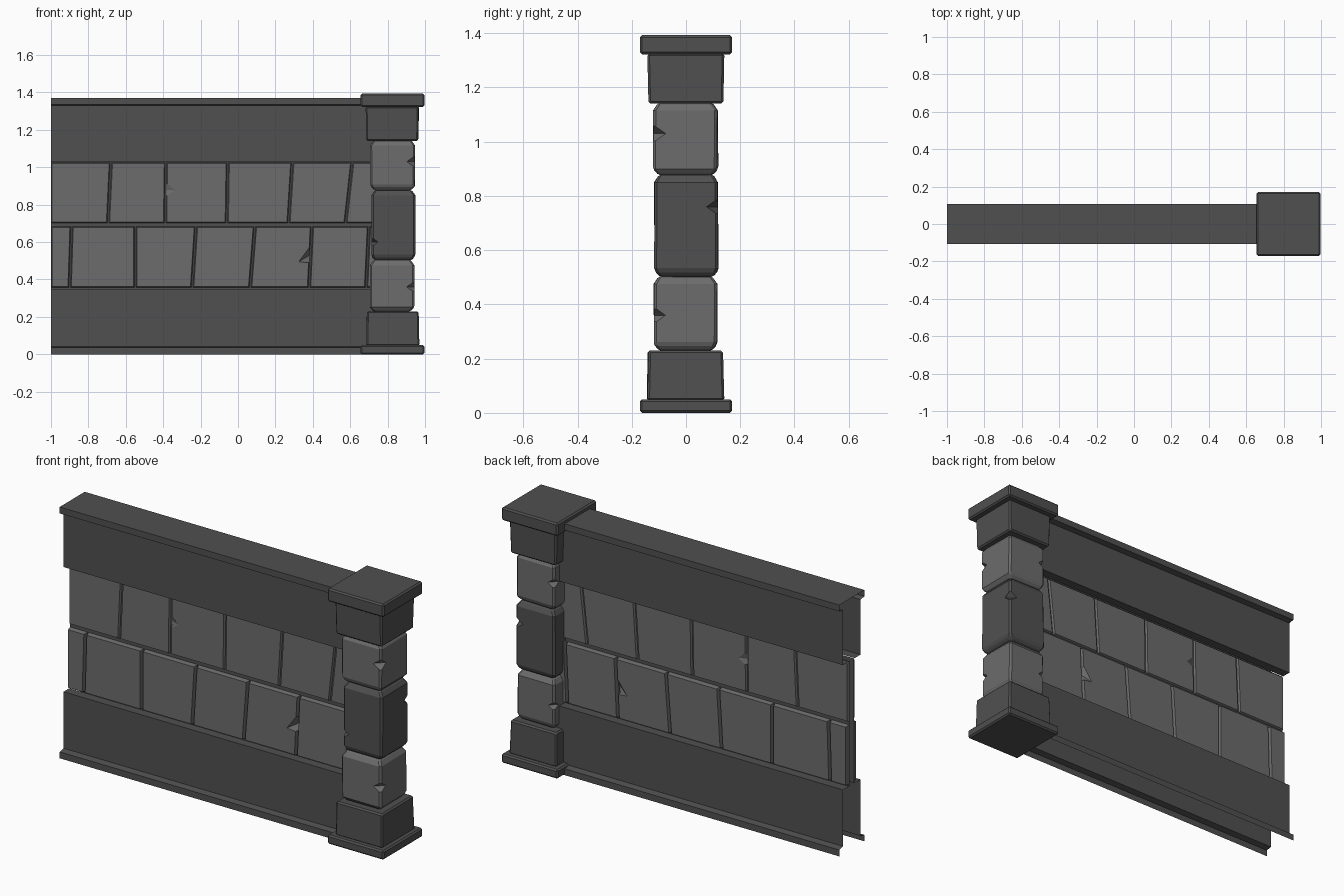
import bpy, bmesh, random
from mathutils import Vector, Matrix

if "Cube" in bpy.data.objects:
    bpy.data.objects.remove(bpy.data.objects["Cube"])

random.seed(4)


def material(name, v):
    m = bpy.data.materials.new(name)
    m.diffuse_color = (v, v, v, 1)
    m.use_nodes = True
    m.node_tree.nodes["Principled BSDF"].inputs["Base Color"].default_value = m.diffuse_color
    return m


DARK, LIGHT = material("dark_stone", 0.08), material("light_stone", 0.15)


def finish(name, bm, mat):
    bmesh.ops.recalc_face_normals(bm, faces=bm.faces)
    me = bpy.data.meshes.new(name)
    bm.to_mesh(me)
    bm.free()
    ob = bpy.data.objects.new(name, me)
    bpy.context.collection.objects.link(ob)
    me.materials.append(mat)
    return ob


def strip(name, profile, mat, x0=-1.0, x1=0.8):
    """Open (y, z) profile swept along x."""
    bm = bmesh.new()
    a = [bm.verts.new((x0, y, z)) for y, z in profile]
    b = [bm.verts.new((x1, y, z)) for y, z in profile]
    for i in range(len(profile) - 1):
        bm.faces.new((a[i], a[i + 1], b[i + 1], b[i]))
    return finish(name, bm, mat)


def bevel(ob, width):
    mod = ob.modifiers.new("bevel", 'BEVEL')
    mod.width, mod.segments = width, 1
    mod.limit_method, mod.angle_limit = 'ANGLE', 0.7


# Wall bands, hollow and open at the left end and underneath
half = [(-.025, 1.03), (-.075, 1.03), (-.075, 1.33), (-.108, 1.335), (-.108, 1.37)]
strip("top_band", half + [(-y, z) for y, z in reversed(half)], DARK)
for side, s in (("front", 1), ("back", -1)):
    strip(side + "_bottom_band", [(s * y, z) for y, z in
          [(-.025, .35), (-.075, .35), (-.075, .042), (-.108, .035), (-.108, 0)]], DARK)
    strip(side + "_mortar", [(s * -.02, .35), (s * -.02, 1.03)], DARK)

# Brick rows: z range, face depth, joints as (top x, bottom x), chips as brick: (side, points)
ROWS = [
    ("upper", .697, 1.028, .031,
     [(-1.005, -1.005), (-.68, -.695), (-.385, -.39), (-.055, -.06), (.29, .27), (.61, .575), (.76, .76)],
     {2: (0, .91, (-.335, .875), .85)}),
    ("lower", .353, .687, .044,
     [(-1.1, -1.1), (-.89, -.90), (-.55, -.55), (-.225, -.245), (.09, .065), (.395, .38), (.70, .685), (.8, .8)],
     {4: (1, .57, (.325, .495), .49)}),
]


def brick_course(name, z0, z1, depth, joints, chips, s):
    bm = bmesh.new()
    for i in range(len(joints) - 1):
        (lt, lb), (rt, rb) = joints[i], joints[i + 1]
        lt, lb = max(lt, -1.003), max(lb, -1.003)

        def outline(g, front):
            def edge(top, bot, z):
                return bot + (top - bot) * (z - z0) / (z1 - z0)
            pts = [(lb + g, z0 + g), (rb - g, z0 + g), (rt - g, z1 - g), (lt + g, z1 - g)]
            if i in chips:
                side, za, tip, zb = chips[i]
                t, b, d = (rt, rb, -g) if side else (lt, lb, g)
                zm = (za + zb) / 2
                notch = [(edge(t, b, z) + d, z) for z in (za, zm, zb)]
                if front:
                    notch[1] = tip
                pts = pts[:2] + notch[::-1] + pts[2:] if side else pts + notch
            return pts
        back = [bm.verts.new((x, s * -.02, z)) for x, z in outline(.004, False)]
        front = [bm.verts.new((x, s * -depth, z)) for x, z in outline(.009, True)]
        n = len(back)
        for k in range(n):
            bm.faces.new((back[k], back[(k + 1) % n], front[(k + 1) % n], front[k]))
        bm.faces.new(front)
    finish(name, bm, LIGHT)


for row, z0, z1, depth, joints, chips in ROWS:
    for side, s in (("front", 1), ("back", -1)):
        brick_course(f"{side}_{row}_bricks", z0, z1, depth, joints, chips, s)

# Post pieces: stacked square rings of (half size, z), corners slightly uneven
PX = .826


def pillar(name, rings, mat, width, jitter=0.0):
    bm = bmesh.new()
    offs = [Vector((random.uniform(-1, 1), random.uniform(-1, 1), 0)) * jitter for _ in range(4)]
    prev = None
    for k, (h, z) in enumerate(rings):
        ring = []
        for (sx, sy), o in zip(((-1, -1), (1, -1), (1, 1), (-1, 1)), offs):
            wob = Vector((random.uniform(-1, 1), random.uniform(-1, 1), 0)) * jitter * .5
            ring.append(bm.verts.new(Vector((PX + sx * h, sy * h, z)) + o + wob))
        if prev:
            for j in range(4):
                bm.faces.new((prev[j], prev[(j + 1) % 4], ring[(j + 1) % 4], ring[j]))
        else:
            bm.faces.new(ring[::-1])
        prev = ring
    bm.faces.new(prev)
    ob = finish(name, bm, mat)
    bevel(ob, width)
    return ob


pillar("post_plinth", [(.17, 0), (.17, .05)], DARK, .008)
pillar("post_base", [(.143, .045), (.139, .23)], DARK, .008, .003)
pillar("post_neck", [(.138, 1.14), (.142, 1.325)], DARK, .008, .003)
pillar("post_cap", [(.17, 1.322), (.17, 1.393)], DARK, .008)

# Weathered post stones with chipped opposite corners
STONES = [
    ("lower", .228, .505, LIGHT, [(1, -1, .36), (-1, 1, .36)]),
    ("middle", .50, .88, DARK, [(1, 1, .76), (-1, -1, .60)]),
    ("upper", .875, 1.145, LIGHT, [(1, -1, 1.03), (-1, 1, 1.03)]),
]
for name, z0, z1, mat, chips in STONES:
    ob = pillar(f"post_{name}_stone", [(.095, z0), (.117, z0 + .025), (.117, z1 - .03), (.097, z1)],
                mat, .009, .004)
    bm = bmesh.new()
    for sx, sy, z in chips:
        bmesh.ops.create_uvsphere(bm, u_segments=4, v_segments=2, radius=1, matrix=Matrix.Translation(
            (PX + sx * .119, sy * .119, z)) @ Matrix.Diagonal((.045, .045, .032, 1)))
    cutter = finish(f"{name}_chip_cutter", bm, mat)
    cutter.hide_render = True
    cutter.hide_set(True)
    mod = ob.modifiers.new("chips", 'BOOLEAN')
    mod.operation, mod.object, mod.solver = 'DIFFERENCE', cutter, 'EXACT'
